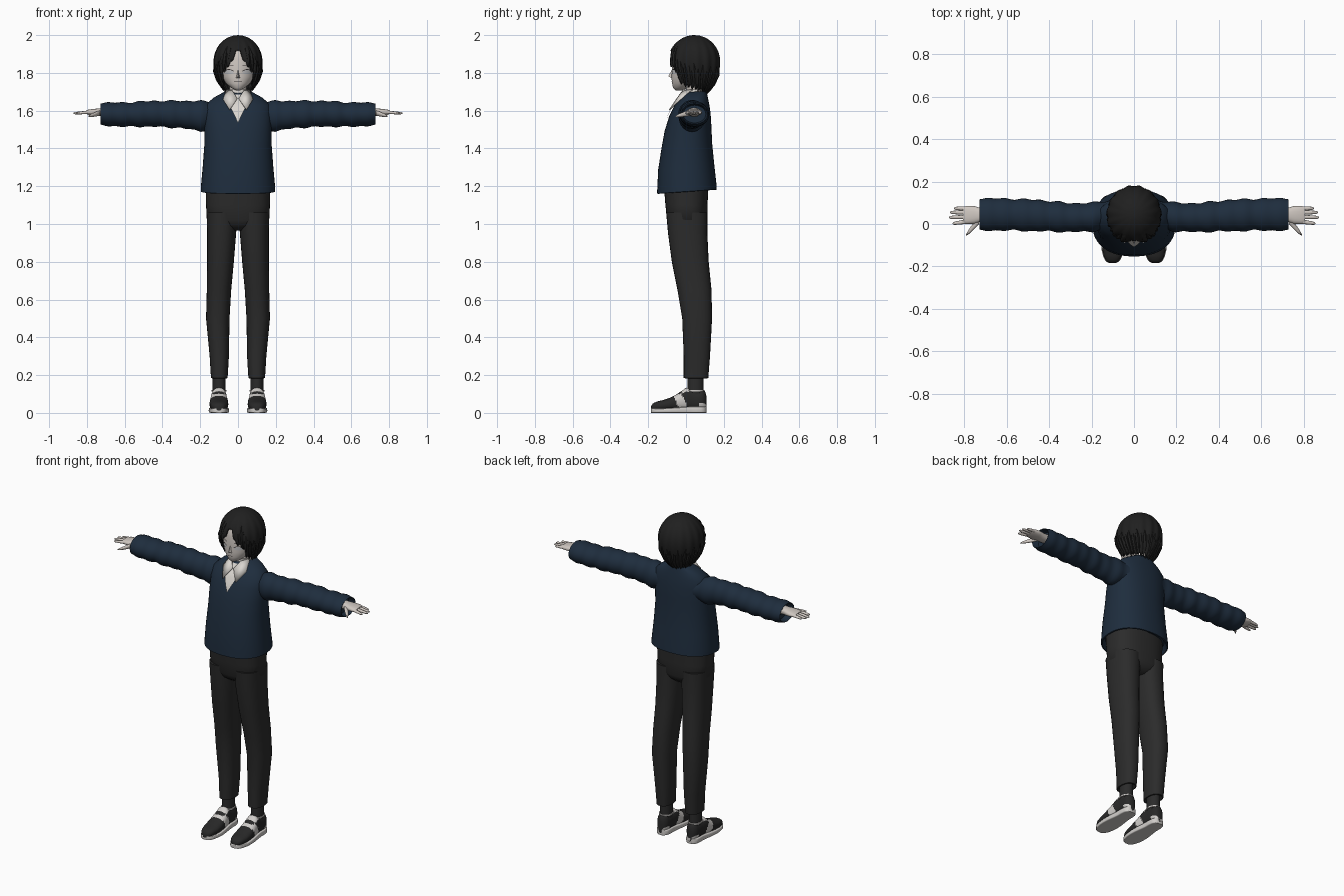
import bpy, bmesh, math
from mathutils import Vector

cube = bpy.data.objects.get("Cube")
if cube:
    bpy.data.objects.remove(cube, do_unlink=True)


def material(name, rgb):
    m = bpy.data.materials.new(name)
    m.use_nodes = True
    col = (*rgb, 1)
    m.diffuse_color = col
    bsdf = next(n for n in m.node_tree.nodes if n.type == 'BSDF_PRINCIPLED')
    bsdf.inputs["Base Color"].default_value = col
    return m


SKIN = material("pale skin", (0.62, 0.57, 0.53))
SHIRT = material("white shirt", (0.70, 0.67, 0.63))
NAVY = material("navy wool", (0.013, 0.026, 0.047))
CLOTH = material("charcoal cloth", (0.024, 0.024, 0.024))
HAIR = material("black hair", (0.014, 0.014, 0.014))
SHOE = material("dark leather", (0.021, 0.021, 0.021))
TRIM = material("shoe white", (0.62, 0.60, 0.58))
LINE = material("lash black", (0.03, 0.025, 0.025))
EYE = material("eye grey", (0.50, 0.50, 0.51))


def finish(name, bm, mats, angle=40, rule=None):
    bmesh.ops.remove_doubles(bm, verts=bm.verts[:], dist=1e-5)
    bmesh.ops.recalc_face_normals(bm, faces=bm.faces[:])
    if rule:
        for f in bm.faces:
            f.material_index = rule(f.calc_center_median())
    me = bpy.data.meshes.new(name)
    bm.to_mesh(me)
    bm.free()
    for m in mats:
        me.materials.append(m)
    me.shade_smooth()
    me.set_sharp_from_angle(angle=math.radians(angle))
    ob = bpy.data.objects.new(name, me)
    bpy.context.scene.collection.objects.link(ob)
    return ob


def lookup(table, t):
    """Linear interpolation of the rows of a table by their first column."""
    if t <= table[0][0]:
        return table[0][1:]
    for a, b in zip(table, table[1:]):
        if t <= b[0]:
            k = (t - a[0]) / (b[0] - a[0])
            return [p + (q - p) * k for p, q in zip(a[1:], b[1:])]
    return table[-1][1:]


def ring(axis, c, ru, rv, n=24, p=2):
    pts = []
    for i in range(n):
        a = math.tau * i / n
        u, v = (r * math.copysign(abs(w) ** (2 / p), w) for r, w in ((ru, math.cos(a)), (rv, math.sin(a))))
        off = {'x': (0, u, v), 'y': (u, 0, v), 'z': (u, v, 0)}[axis]
        pts.append(Vector(c) + Vector(off))
    return pts


def loft(name, rings, mats, angle=40, rule=None):
    bm = bmesh.new()
    rows = [[bm.verts.new(p) for p in r] for r in rings]
    n = len(rows[0])
    for a, b in zip(rows, rows[1:]):
        for i in range(n):
            j = (i + 1) % n
            bm.faces.new((a[i], a[j], b[j], b[i]))
    bm.faces.new(rows[0][::-1])
    bm.faces.new(rows[-1])
    return finish(name, bm, mats, angle, rule)


def body_rings(table, n=40, p=2, tilt=0):
    """Horizontal sections from rows of height, half width, front y, back y."""
    out = []
    for z, rx, yf, yb in table:
        pts = ring('z', (0, (yf + yb) / 2, z), rx, (yb - yf) / 2, n, p)
        out.append([q + Vector((0, 0, tilt * q.y)) for q in pts])
    return out


def patch(name, mat, table, p, cols, lift, rows=8):
    """Thin plate lying on the front of a body; columns of x, low z, high z."""
    bm = bmesh.new()
    grid = []
    for x, lo, hi in cols:
        col = []
        for k in range(rows + 1):
            z = lo + (hi - lo) * k / rows
            rx, yf, yb = lookup(table, z)
            s = max(0, 1 - abs(x / rx) ** p) ** (1 / p)
            col.append(bm.verts.new((x, (yf + yb) / 2 - (yb - yf) / 2 * s - lift, z)))
        grid.append(col)
    for a, b in zip(grid, grid[1:]):
        for k in range(rows):
            bm.faces.new((a[k], b[k], b[k + 1], a[k + 1]))
    return finish(name, bm, [mat])


# Head, neck and face
head = [(1.708, .012, -.056, -.02), (1.72, .035, -.068, .01), (1.745, .064, -.074, .06),
        (1.78, .087, -.077, .11), (1.82, .097, -.074, .13), (1.87, .1, -.076, .14),
        (1.92, .088, -.062, .13), (1.96, .05, -.02, .09)]
loft("head", body_rings(head), [SKIN], 70)
loft("neck", [ring('z', (0, .045, z), .044, .044) for z in (1.6, 1.68, 1.77)], [SKIN])

bm = bmesh.new()
tip, bridge, *wings = [bm.verts.new(c) for c in ((0, -.094, 1.781), (0, -.073, 1.82), (.012, -.073, 1.772), (-.012, -.073, 1.772))]
for tri in ((bridge, wings[0], tip), (tip, wings[1], bridge), (tip, wings[0], wings[1])):
    bm.faces.new(tri)
finish("nose", bm, [SKIN], 60)

patch("mouth", LINE, head, 2, [(x / 100, 1.752, 1.754) for x in range(-2, 3)], .003, 1)
for side, s in (("left", 1), ("right", -1)):
    ts = [i / 8 for i in range(9)]
    arc = [(s * (.024 + .048 * t), math.sin(math.pi * (.1 + .8 * t))) for t in ts]
    patch(side + "_eye", EYE, head, 2, [(x, 1.805 - .012 * h, 1.805 + .012 * h) for x, h in arc], .003, 4)
    patch(side + "_lash", LINE, head, 2, [(x, 1.804 + .012 * h, 1.808 + .012 * h) for x, h in arc], .005, 1)
    patch(side + "_brow", LINE, head, 2, [(x, 1.833 + .006 * h, 1.836 + .006 * h) for x, h in arc], .004, 1)

# Hair cap with a centre parting and jagged hem
hem = [(0, 1.925), (.1, 1.91), (.3, 1.85), (.6, 1.82), (.72, 1.80), (.84, 1.745),
       (1.2, 1.73), (1.6, 1.72), (2.2, 1.71), (3.15, 1.70)]


def hair_point(a, z, scale=1.0):
    d = (z - 1.86) / .14
    r = math.sqrt(max(0, 1 - d * d)) if d > 0 else 1 - .33 * d * d
    return Vector((.128 * r * scale * math.sin(a), .045 - .136 * r * scale * math.cos(a), z))


bm = bmesh.new()
columns, rows = 120, 14
grid = []
for i in range(columns):
    a = math.tau * i / columns
    front = min(a, math.tau - a)
    low = lookup(hem, front)[0] + (.012 if i % 4 == 2 else -.008 if i % 4 == 0 and i else 0)
    col = []
    for k in range(rows + 1):
        s = k / rows
        wave = 1 + .03 * s * math.cos(math.tau * i / 8)
        col.append(bm.verts.new(hair_point(a, 2.0 - (2.0 - low) * s ** 1.7, wave)))
    grid.append(col)
for i in range(columns):
    a, b = grid[i], grid[(i + 1) % columns]
    for k in range(rows):
        bm.faces.new((a[k], a[k + 1], b[k + 1], b[k]))
cap = finish("hair_cap", bm, [HAIR], 50)
solid = cap.modifiers.new("thickness", 'SOLIDIFY')
solid.thickness = .006

# Pointed locks around the hem
for side, s in (("left", 1), ("right", -1)):
    for i in range(15):
        a = .4 + i * .19
        low = lookup(hem, a)[0] - .012 - .008 * (i % 2)
        rings = []
        for t, r in ((0, .002), (.3, .012), (.65, .011), (.9, .005), (1, .0006)):
            c = hair_point(s * (a + .08 * t), low + .14 * (1 - t), .985)
            rings.append(ring('z', c, r, r, 6))
        loft(f"{side}_hair_lock_{i + 1}", rings, [HAIR], 50)

# Sweater body, shirt front and collar
torso = [(1.2, .175, -.13, .14), (1.17, .19, -.147, .157), (1.172, .197, -.153, .163),
         (1.2, .196, -.152, .161), (1.3, .187, -.147, .150), (1.42, .178, -.128, .138),
         (1.5, .178, -.113, .135), (1.58, .178, -.088, .130), (1.63, .170, -.062, .122),
         (1.665, .130, -.03, .115), (1.697, .07, -.005, .108)]
loft("sweater_body", body_rings(torso, 48, 2.3, .07), [NAVY], 50)
vee = [(i / 100, 1.535 + abs(i) * .021, 1.685) for i in range(-7, 8)]
shirt = patch("shirt_front", SHIRT, torso[2:], 2.3, vee, .007, 12)
loft("shirt_collar_band", [ring('z', (0, .045, z), r, r * .88) for z, r in
                           ((1.64, .066), (1.712, .059), (1.71, .05), (1.66, .047))], [SHIRT])
flap = ((.004, -.05, 1.665), (.045, -.09, 1.605), (.08, -.032, 1.66), (.062, .03, 1.712), (.03, -.02, 1.706))
for side, s in (("left", 1), ("right", -1)):
    bm = bmesh.new()
    bm.faces.new([bm.verts.new((s * x, y, z)) for x, y, z in flap])
    bmesh.ops.triangulate(bm, faces=bm.faces[:])
    finish(side + "_collar_flap", bm, [SHIRT], 60).modifiers.new("thickness", 'SOLIDIFY').thickness = .005

# Arms, hands, legs and shoes
sleeve = [(.12, .045, 1.572, .065, .07), (.2, .032, 1.572, .068, .08), (.3, .03, 1.58, .068, .072),
          (.45, .04, 1.584, .074, .068), (.6, .045, 1.579, .075, .064), (.728, .045, 1.582, .076, .06)]
leg = [(.2, .07, .128, .005, .10), (.183, .06, .138, -.005, .112), (.185, .055, .143, -.012, .118),
       (.3, .048, .15, -.012, .127), (.5, .045, .169, -.02, .138), (.65, .036, .165, -.045, .135),
       (.8, .022, .163, -.075, .12), (.95, .01, .163, -.095, .113), (1.06, .002, .166, -.105, .113)]
foot = [(-.184, .014, .036), (-.176, .03, .05), (-.155, .042, .06), (-.12, .05, .068), (-.085, .052, .08),
        (-.05, .05, .098), (-.02, .046, .118), (.0, .043, .134), (.03, .04, .125), (.06, .04, .12),
        (.085, .037, .125), (.1, .028, .118), (.108, .014, .09)]
fingers = [(.012, -.002, .855), (.033, .03, .872), (.054, .055, .868), (.073, .074, .848)]


def shoe_colour(c):
    stripe = abs(c.y + .03 + .45 * (c.z - .06)) < .024 and c.z < .1
    tongue = -.025 < c.y < .015 and c.z > .108
    heel = c.y > .07 and c.z < .05
    return 1 if stripe or tongue or heel else 0


for side, s in (("left", 1), ("right", -1)):
    rings = []
    for i in range(41):
        x = .12 + .608 * i / 40
        y, z, ry, rz = lookup(sleeve, x)
        fold = .003 * math.sin(x * 75) + .002 * math.sin(x * 41)
        rings.append(ring('x', (s * x, y, z), ry + fold, rz + fold, 28))
    rings += [ring('x', (s * x, .045, 1.582), r, r * .78, 28) for x, r in ((.728, .069), (.69, .06))]
    loft(side + "_sleeve", rings, [NAVY], 50)

    # Hand
    palm = [(.68, .03, .024), (.725, .033, .021), (.755, .042, .018), (.79, .043, .014), (.806, .036, .009)]
    loft(side + "_palm", [ring('x', (s * x, .043, 1.592), ry, rz, 20, 2.4) for x, ry, rz in palm], [SKIN], 60)
    for i, (y0, y1, end) in enumerate(fingers):
        rings = [ring('x', (s * (.785 + (end - .785) * t), y0 + (y1 - y0) * t * .7, 1.592 - .006 * t), r, r * .85, 10)
                 for t, r in ((0, .0105), (.5, .0095), (.88, .0075), (1, .003))]
        loft(f"{side}_finger_{i + 1}", rings, [SKIN], 60)
    rings = [ring('x', (s * (.73 + .062 * t), .02 - .072 * t, 1.588 - .018 * t), r, r * .75, 10)
             for t, r in ((0, .02), (.4, .017), (.75, .012), (1, .004))]
    loft(side + "_thumb", rings, [SKIN], 60)

    # Trouser leg and ankle
    rings = [ring('z', (s * (xi + xo) / 2, (yf + yb) / 2, z), (xo - xi) / 2, (yb - yf) / 2, 28, 2.3)
             for z, xi, xo, yf, yb in leg]
    loft(side + "_trouser_leg", rings, [CLOTH], 50)
    loft(side + "_sock", [ring('z', (s * .1, .05, z), .034, .042) for z in (.08, .14, .23)], [CLOTH])

    # Shoe upper, sole and ankle trim
    rings = []
    fine = [-.184 + .292 * i / 44 for i in range(45)]
    for y in fine:
        w, top = lookup(foot, y)
        rings.append(ring('y', (s * .101, y, (top + .012) / 2), w * .96, (top - .012) / 2, 28, 2.4))
    loft(side + "_shoe_upper", rings, [SHOE, TRIM], 60, shoe_colour)
    rings = []
    for y in fine:
        w = lookup(foot, y)[0] + .002
        h = .024 + .01 * max(0, min(1, (y + .12) / .15))
        rings.append(ring('y', (s * .101, y, h / 2), w, h / 2, 28, 7))
    loft(side + "_shoe_sole", rings, [TRIM], 50)
    loft(side + "_shoe_trim", [ring('z', (s * .1, .048, z), .039, .05) for z in (.114, .122)], [TRIM])

# Trouser hips
hips = [(.965, .05, -.05, .07), (.99, .12, -.085, .1), (1.02, .165, -.1, .113),
        (1.1, .169, -.109, .114), (1.24, .172, -.12, .12)]
loft("trouser_hips", body_rings(hips, 40, 2.5), [CLOTH], 60)
